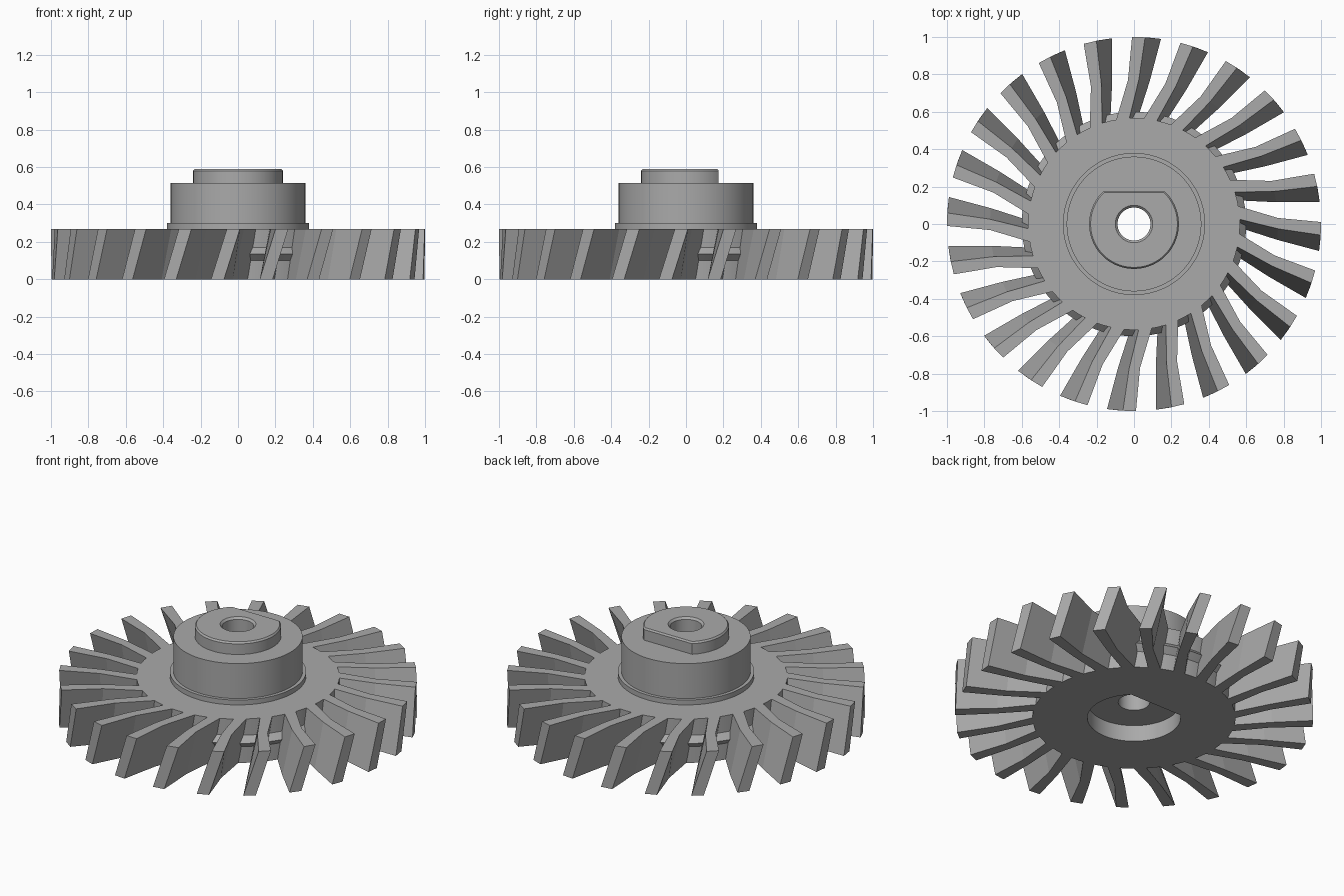
import bpy, bmesh, math

if "Cube" in bpy.data.objects:
    bpy.data.objects.remove(bpy.data.objects["Cube"])

BLADES = 24
SEGMENTS = 96
HEIGHT = 0.27

grey = bpy.data.materials.new("plain grey")
grey.use_nodes = True
colour = (0.4, 0.4, 0.4, 1)
grey.diffuse_color = colour
grey.node_tree.nodes["Principled BSDF"].inputs["Base Color"].default_value = colour


def finish(name, bm):
    bmesh.ops.recalc_face_normals(bm, faces=bm.faces)
    mesh = bpy.data.meshes.new(name)
    bm.to_mesh(mesh)
    bm.free()
    mesh.materials.append(grey)
    obj = bpy.data.objects.new(name, mesh)
    bpy.context.collection.objects.link(obj)
    return obj


def section(bm, r, z, flat=9):
    """A circle, or a D outline when the flat cuts it on the back."""
    verts = []
    for i in range(SEGMENTS):
        a = math.tau * (i + 0.5) / SEGMENTS
        verts.append(bm.verts.new((r * math.cos(a), min(r * math.sin(a), flat), z)))
    return verts


# Hub: disc, edge ridge, collar, D boss, bore and D pocket as one closed loft
profile = [
    (0.26, 0, 0.19), (0.566, 0),
    (0.566, 0.10), (0.60, 0.135), (0.566, 0.17), (0.566, HEIGHT),
    (0.38, HEIGHT), (0.38, 0.30), (0.36, 0.30), (0.36, 0.515),
    (0.24, 0.515, 0.175), (0.24, 0.58, 0.175), (0.232, 0.59, 0.168),
    (0.10, 0.59), (0.088, 0.578), (0.088, 0.10), (0.26, 0.10, 0.19),
]
bm = bmesh.new()
loops = [section(bm, *p) for p in profile]
for k, low in enumerate(loops):
    high = loops[(k + 1) % len(loops)]
    for i in range(SEGMENTS):
        j = (i + 1) % SEGMENTS
        bm.faces.new((low[i], low[j], high[j], high[i]))
hub = finish("hub", bm)

# Blades: bent strips whose lower edge is turned clockwise
# Each station is radius, leading angle, trailing angle and turn at the bottom
stations = [(0.55, 10.5, 3, 4.6), (0.77, 2.4, -1.9, 4.4), (1.0, 0.6, -3.4, 4.9)]


def add_blade(bm, turn):
    rings = []
    for r, lead, trail, lean in stations:
        ring = []
        for angle, z in ((lead, HEIGHT), (trail, HEIGHT), (trail - lean, 0), (lead - lean, 0)):
            a = math.radians(90 + angle) + turn
            ring.append(bm.verts.new((r * math.cos(a), r * math.sin(a), z)))
        rings.append(ring)
    for inner, outer in zip(rings, rings[1:]):
        for i in range(4):
            j = (i + 1) % 4
            bm.faces.new((inner[i], inner[j], outer[j], outer[i]))
    bm.faces.new(rings[0])
    bm.faces.new(rings[-1])


bm = bmesh.new()
for n in range(BLADES):
    add_blade(bm, math.tau * n / BLADES)
blades = finish("blades", bm)

# Smooth the round hub while keeping its edges crisp
bpy.ops.object.select_all(action="DESELECT")
hub.select_set(True)
bpy.context.view_layer.objects.active = hub
bpy.ops.object.shade_smooth_by_angle(angle=math.radians(25))
